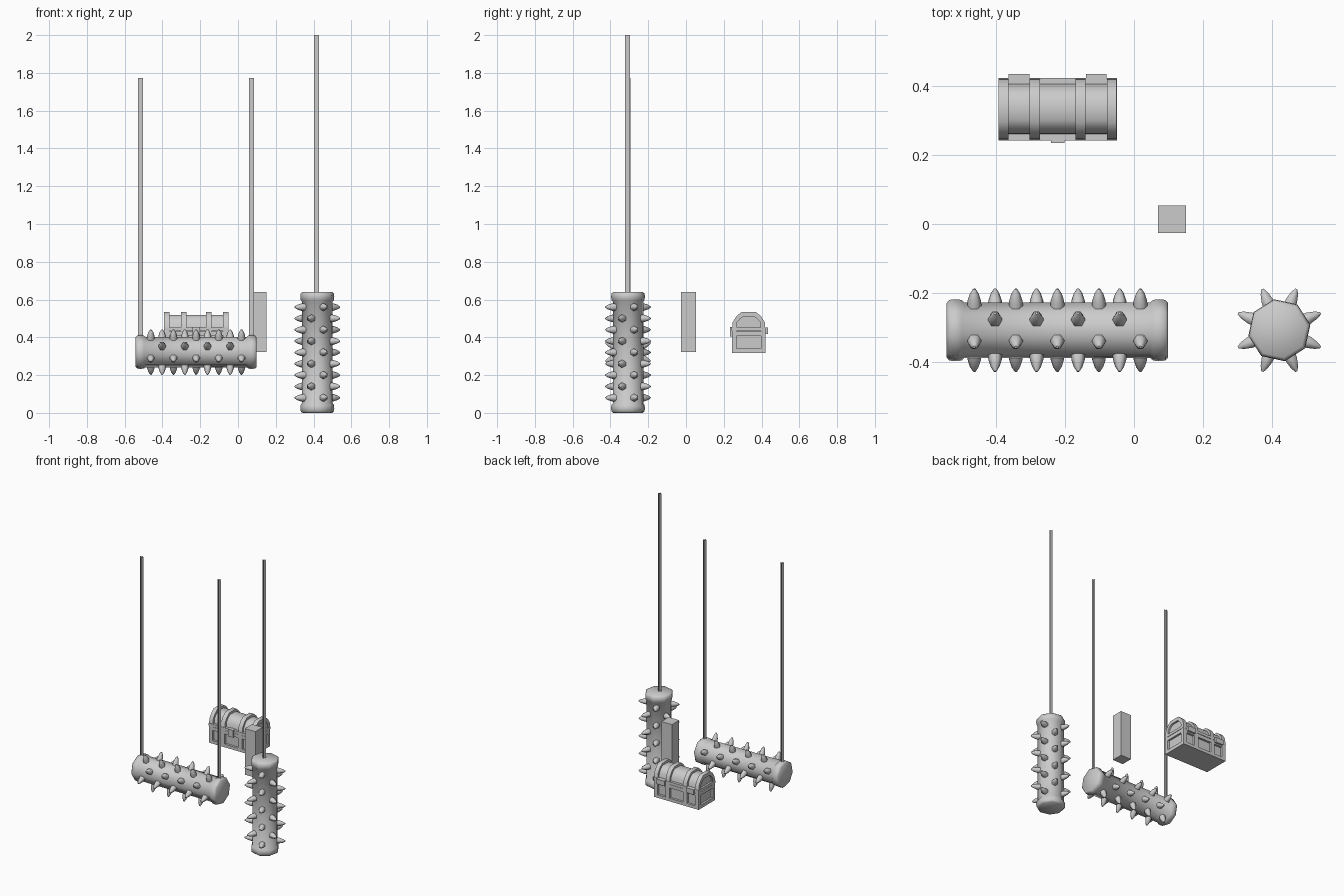
import bpy, bmesh, math
from mathutils import Matrix, Vector

if "Cube" in bpy.data.objects:
    bpy.data.objects.remove(bpy.data.objects["Cube"])


def finish(name, bm, angle=None):
    bmesh.ops.recalc_face_normals(bm, faces=bm.faces)
    me = bpy.data.meshes.new(name)
    bm.to_mesh(me)
    bm.free()
    ob = bpy.data.objects.new(name, me)
    bpy.context.collection.objects.link(ob)
    if angle:
        bpy.ops.object.select_all(action='DESELECT')
        ob.select_set(True)
        bpy.context.view_layer.objects.active = ob
        bpy.ops.object.shade_smooth_by_angle(angle=math.radians(angle))
    return ob


def lathe(bm, profile, sides, turn=0.0, mat=Matrix()):
    rings = []
    for r, z in profile:
        rings.append([bm.verts.new(mat @ Vector((
            r * math.cos(turn + i * math.tau / sides),
            r * math.sin(turn + i * math.tau / sides), z))) for i in range(sides)])
    for a, b in zip(rings, rings[1:]):
        for i in range(sides):
            j = (i + 1) % sides
            bm.faces.new((a[i], a[j], b[j], b[i]))
    bm.faces.new(rings[0][::-1])
    bm.faces.new(rings[-1])


def box(bm, x0, x1, y0, y1, z0, z1):
    mat = (Matrix.Translation(((x0 + x1) / 2, (y0 + y1) / 2, (z0 + z1) / 2))
           @ Matrix.Diagonal((x1 - x0, y1 - y0, z1 - z0, 1)))
    bmesh.ops.create_cube(bm, size=1, matrix=mat)


# Spiked logs: turned body with end caps, alternating columns of spikes
LOG = [(.080, 0), (.089, .008), (.091, .025), (.089, .043), (.082, .051),
       (.082, .589), (.089, .597), (.091, .615), (.089, .632), (.080, .64)]
SPIKE = [(.021, .068), (.0195, .092), (.0125, .115), (.004, .129)]


def spiked_log(prefix, mat):
    bm = bmesh.new()
    lathe(bm, LOG, 8, math.radians(10), mat)
    finish(prefix + "_log", bm, 50)
    bm = bmesh.new()
    for col in range(8):
        turn = Matrix.Rotation(math.radians(22.5 + 45 * col), 4, 'Z')
        count = 5 if col % 2 == 0 else 4
        for row in range(count):
            z = .32 + (row - (count - 1) / 2) * .12
            place = (mat @ Matrix.Translation((0, 0, z)) @ turn
                     @ Matrix.Rotation(math.pi / 2, 4, 'Y'))
            lathe(bm, SPIKE, 6, 0, place)
    finish(prefix + "_spikes", bm, 62)


spiked_log("upright", Matrix.Translation((.42, -.307, 0)))
spiked_log("level", Matrix.Translation((-.2215 - .32, -.307, .322))
           @ Matrix.Rotation(math.pi / 2, 4, 'Y'))


# Ropes: two crossed strips each
def rope(name, x, y, z0, z1, h=.0135):
    bm = bmesh.new()
    for dx, dy in ((h, 0), (0, h)):
        bm.faces.new([bm.verts.new(p) for p in (
            (x - dx, y - dy, z0), (x + dx, y + dy, z0),
            (x + dx, y + dy, z1), (x - dx, y - dy, z1))])
    finish(name, bm)


rope("upright_rope", .416, -.309, .64, 2.0)
rope("level_rope_left", -.516, -.307, .40, 1.773)
rope("level_rope_right", .072, -.307, .40, 1.773)

# Plain block
bm = bmesh.new()
box(bm, .07, .15, -.026, .053, .323, .64)
finish("block", bm)

# Chest: recessed core shapes wrapped in raised bands
CX, CY = -.2205, .332
HALF = .1705
BANDS = [(-HALF, -.142), (-.081, -.051), (.051, .081), (.142, HALF)]


def lid_profile(d):
    half = [(.089 - d, .432), (.085 - d, .48), (.064 - .8 * d, .513 - .6 * d),
            (.038 - .4 * d, .534 - d)]
    return half + [(-y, z) for y, z in reversed(half)]


def base_profile(d):
    w = .089 - d
    return [(w, .317 + d), (w, .432 - d), (-w, .432 - d), (-w, .317 + d)]


def loop(bm, pts, x):
    return [bm.verts.new((CX + x, CY + y, z)) for y, z in pts]


def prism(bm, pts, x0, x1):
    a, b = loop(bm, pts, x0), loop(bm, pts, x1)
    bm.faces.new(a)
    bm.faces.new(b[::-1])
    for i in range(len(a)):
        j = (i + 1) % len(a)
        bm.faces.new((a[i], b[i], b[j], a[j]))


def band(bm, outer, inner, x0, x1):
    rings = [loop(bm, outer, x0), loop(bm, outer, x1),
             loop(bm, inner, x1), loop(bm, inner, x0)]
    for a, b in zip(rings, rings[1:] + rings[:1]):
        for i in range(len(a)):
            j = (i + 1) % len(a)
            bm.faces.new((a[i], b[i], b[j], a[j]))


for part, profile in (("lid", lid_profile), ("base", base_profile)):
    bm = bmesh.new()
    prism(bm, profile(.015), -HALF + .013, HALF - .013)
    finish("chest_" + part + "_panels", bm, 45)
    bm = bmesh.new()
    for x0, x1 in BANDS:
        band(bm, profile(0), profile(.024), x0, x1)
    finish("chest_" + part + "_bands", bm, 45)

# Chest rails: bottom, rim and lid edge
bm = bmesh.new()
for z0, z1, g in ((.317, .338, 0), (.409, .432, 0), (.434, .452, .001)):
    box(bm, CX - HALF - g, CX + HALF + g, CY - .089 - g, CY + .089 + g, z0, z1)
finish("chest_rails", bm)

# Hinges at the back, latch at the front
bm = bmesh.new()
for s in (-1, 1):
    c = CX + s * .1115
    box(bm, c - .03, c + .03, CY + .07, .434, .418, .452)
finish("chest_hinges", bm)
bm = bmesh.new()
box(bm, CX - .02, CX + .02, .234, .26, .405, .455)
finish("chest_latch", bm)
